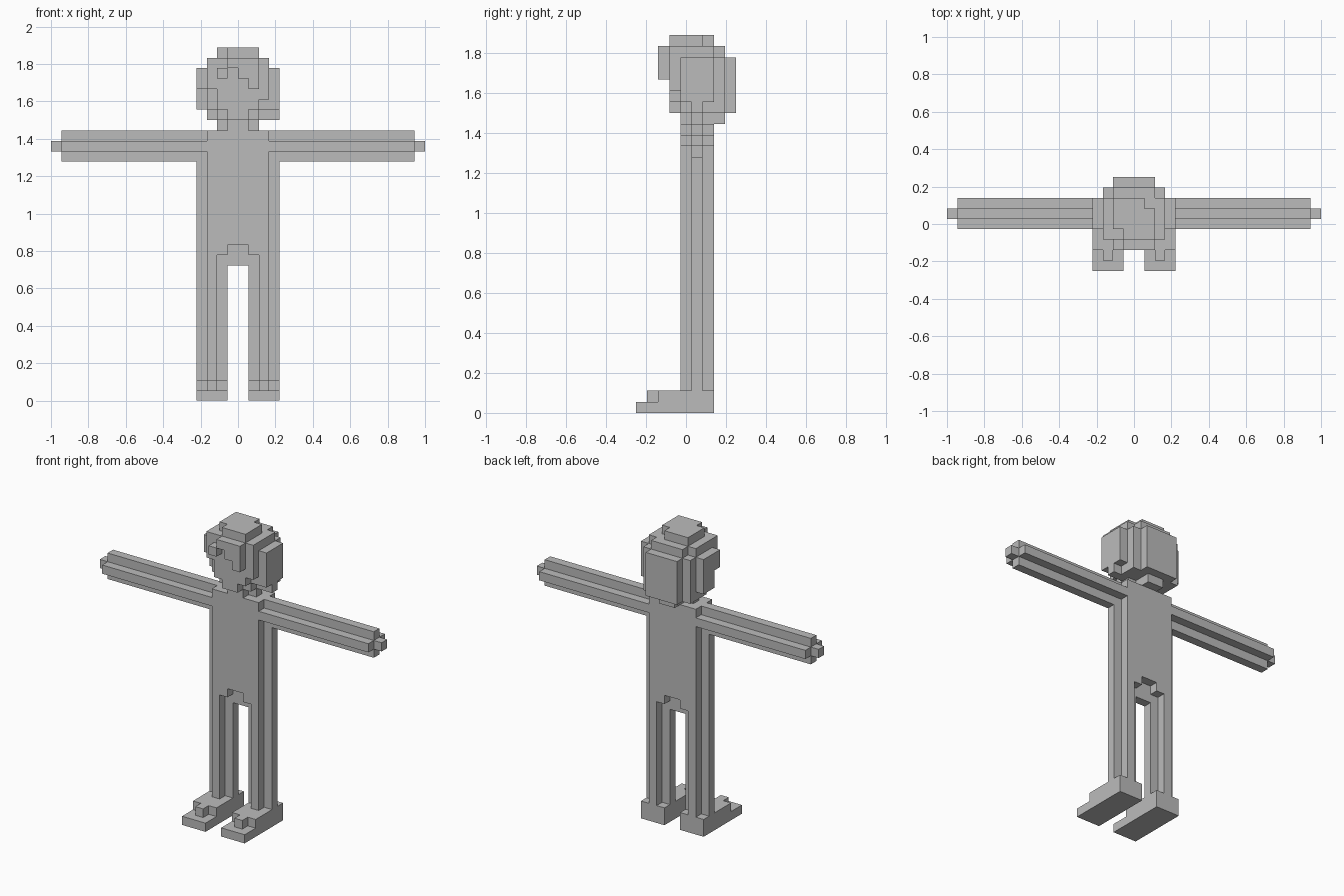
import bpy, bmesh, math
from mathutils import Vector

if "Cube" in bpy.data.objects:
    bpy.data.objects.remove(bpy.data.objects["Cube"])

U = 1 / 18          # edge length of one block
DEPTH_OFFSET = 4.5  # depth index 0..9 is centred on y = 0

gray = bpy.data.materials.new("plain_gray")
gray.diffuse_color = (0.5, 0.5, 0.5, 1)
gray.use_nodes = True
gray.node_tree.nodes["Principled BSDF"].inputs["Base Color"].default_value = gray.diffuse_color


def blocks(*boxes):
    """Set of unit cells filled by boxes (x0, x1, y0, y1, z0, z1)."""
    return {(x, y, z) for x0, x1, y0, y1, z0, z1 in boxes
            for x in range(x0, x1) for y in range(y0, y1) for z in range(z0, z1)}


def mirror(cells):
    return {(-x - 1, y, z) for x, y, z in cells}


parts = {}

# torso with narrow side ridges and a stepped crotch
parts["torso"] = blocks(
    (-3, 3, 4, 7, 15, 26), (-3, -1, 4, 7, 14, 15), (1, 3, 4, 7, 14, 15),
    (-4, 4, 5, 6, 14, 24), (-1, 1, 5, 6, 13, 15))

# plus-shaped leg, stepped foot and plus-shaped arm
leg = blocks((2, 3, 4, 7, 2, 14), (1, 4, 5, 6, 2, 14))
foot = blocks((1, 4, 0, 7, 0, 1), (1, 4, 2, 7, 1, 2), (2, 3, 1, 2, 1, 2))
arm = blocks((3, 17, 4, 7, 24, 25), (3, 17, 5, 6, 23, 26), (17, 18, 5, 6, 24, 25))
for name, cells in (("leg", leg), ("foot", foot), ("arm", arm)):
    parts["right_" + name] = cells
    parts["left_" + name] = mirror(cells)

# neck
parts["neck"] = blocks((-2, 2, 5, 6, 26, 27), (-1, 1, 4, 8, 26, 27))

# head, stacked in layers from the chin to the crown
parts["head"] = blocks(
    (-1, 1, 3, 4, 27, 28), (-2, 2, 4, 9, 27, 28),
    (-3, 3, 5, 8, 27, 28), (3, 4, 5, 6, 27, 28),
    (-2, 2, 3, 9, 28, 32), (-3, 3, 4, 8, 28, 32),
    (2, 3, 3, 4, 29, 32), (-3, -2, 3, 4, 30, 32),
    (3, 4, 4, 7, 28, 32), (-4, -3, 5, 7, 28, 30), (-4, -3, 4, 7, 30, 32),
    (-3, 3, 3, 7, 32, 33), (-2, 2, 7, 8, 32, 33))
parts["crown"] = (blocks((-2, 2, 3, 7, 33, 34))
                  - {(-2, 3, 33), (1, 6, 33)})

# uneven fringe over the forehead
parts["fringe"] = blocks((-1, 2, 2, 3, 32, 33), (0, 2, 2, 3, 31, 32),
                         (1, 2, 2, 3, 30, 31), (-2, -1, 2, 3, 31, 32))

solid = set().union(*parts.values())


def build(name, cells):
    """Skin the outside of the cells, then merge coplanar squares."""
    bm = bmesh.new()
    verts = {}

    def vert(p):
        key = tuple(p)
        if key not in verts:
            verts[key] = bm.verts.new((p[0] * U, (p[1] - DEPTH_OFFSET) * U, p[2] * U))
        return verts[key]

    for c in sorted(cells):
        for axis in range(3):
            for side in (0, 1):
                n = list(c)
                n[axis] += 2 * side - 1
                if tuple(n) in solid:
                    continue
                a, b = (axis + 1) % 3, (axis + 2) % 3
                ring = []
                for da, db in ((0, 0), (1, 0), (1, 1), (0, 1)):
                    p = list(c)
                    p[axis] += side
                    p[a] += da
                    p[b] += db
                    ring.append(vert(p))
                bm.faces.new(ring if side else ring[::-1])
    bmesh.ops.dissolve_limit(bm, angle_limit=math.radians(1),
                             verts=bm.verts[:], edges=bm.edges[:])
    mesh = bpy.data.meshes.new(name)
    bm.to_mesh(mesh)
    bm.free()
    mesh.materials.append(gray)
    bpy.context.collection.objects.link(bpy.data.objects.new(name, mesh))


for part_name, part_cells in parts.items():
    build(part_name, part_cells)
